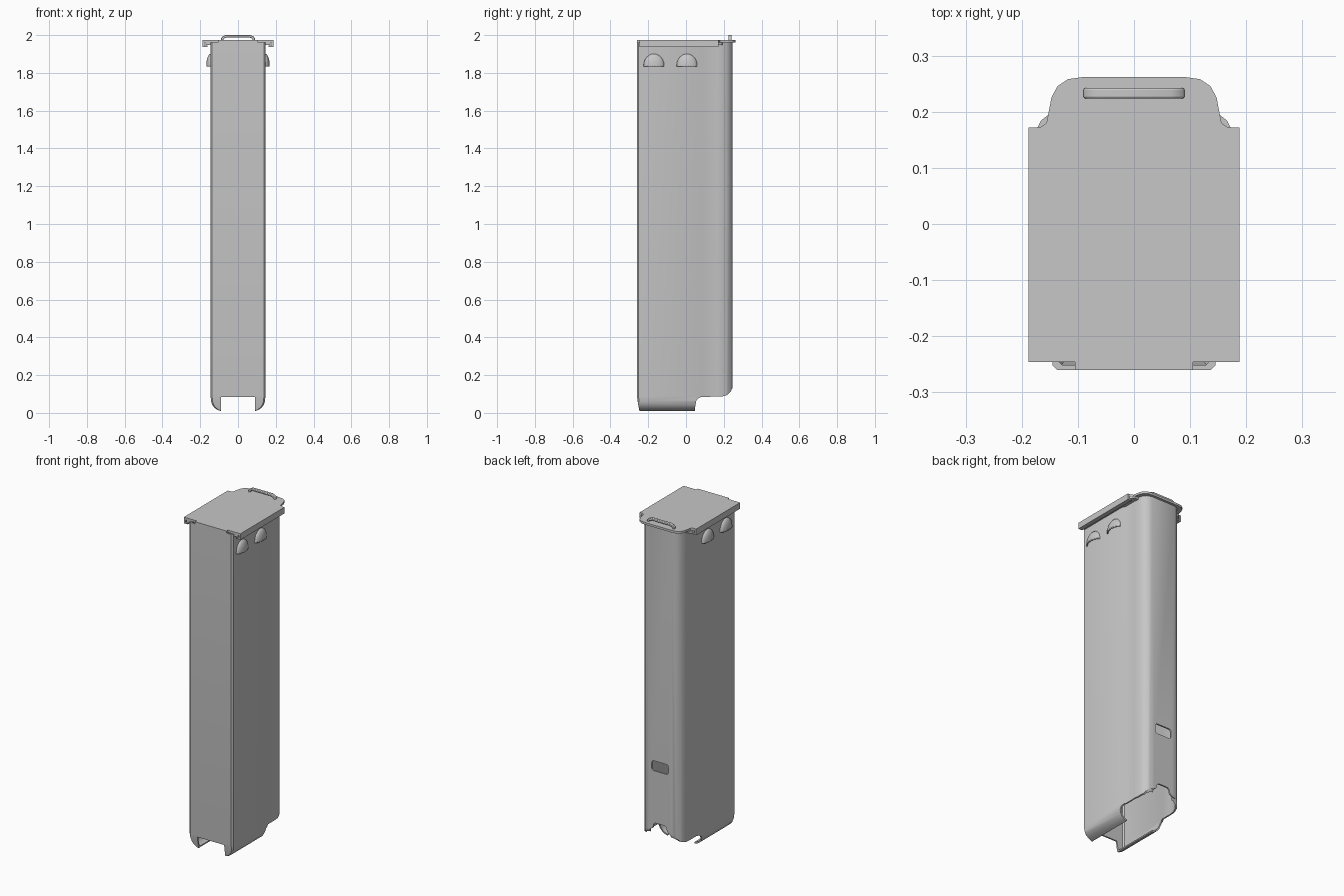
import bpy, bmesh, math

cube = bpy.data.objects.get("Cube")
if cube:
    bpy.data.objects.remove(cube, do_unlink=True)

GREY = (0.57, 0.57, 0.57, 1.0)
metal = bpy.data.materials.new("plain grey metal")
metal.use_nodes = True
metal.diffuse_color = GREY
metal.node_tree.nodes["Principled BSDF"].inputs["Base Color"].default_value = GREY


def finish(name, bm):
    bmesh.ops.recalc_face_normals(bm, faces=bm.faces)
    mesh = bpy.data.meshes.new(name)
    bm.to_mesh(mesh)
    bm.free()
    mesh.materials.append(metal)
    ob = bpy.data.objects.new(name, mesh)
    bpy.context.collection.objects.link(ob)
    return ob


def activate(ob):
    bpy.ops.object.select_all(action='DESELECT')
    ob.select_set(True)
    bpy.context.view_layer.objects.active = ob


def smooth(ob):
    activate(ob)
    bpy.ops.object.shade_smooth_by_angle(angle=math.radians(35))


def prism(name, outline, axis, lo, hi):
    """Extrude a 2D outline along an axis; the outline uses the other two axes in order."""
    bm = bmesh.new()

    def place(p, d):
        c = list(p)
        c.insert(axis, d)
        return bm.verts.new(c)

    a = [place(p, lo) for p in outline]
    b = [place(p, hi) for p in outline]
    bm.faces.new(a)
    bm.faces.new(b)
    for i in range(len(a)):
        j = (i + 1) % len(a)
        bm.faces.new((a[i], a[j], b[j], b[i]))
    return finish(name, bm)


def mirrored(half):
    """Close a right-hand outline by mirroring it across x = 0."""
    return half + [(-x, y) for x, y in reversed(half)]


def rect(x0, x1, y0, y1):
    return [(x0, y0), (x1, y0), (x1, y1), (x0, y1)]


def rounded(w, h, cx, cy, r, steps=4):
    pts = []
    for q, (sx, sy) in enumerate([(1, 1), (-1, 1), (-1, -1), (1, -1)]):
        for k in range(steps + 1):
            t = math.pi / 2 * (q + k / steps)
            pts.append((cx + sx * (w - r) + r * math.cos(t), cy + sy * (h - r) + r * math.sin(t)))
    return pts


# Hollow body: rings of one outline, pinched at the bottom into feed lips, outside then inside
half = [(0.137, -0.26), (0.145, -0.252), (0.145, 0.07), (0.135, 0.092), (0.135, 0.165),
        (0.132, 0.19), (0.123, 0.217), (0.107, 0.237), (0.08, 0.247)]
outline = mirrored(half)
rings = [(1.962, 0.145, 0.26), (0.09, 0.145, 0.26), (0.062, 0.143, 0.256), (0.042, 0.136, 0.253),
         (0.027, 0.124, 0.25), (0.016, 0.108, 0.248), (0.01, 0.092, 0.246)]
WALL = 0.009
bm = bmesh.new()


def ring(z, width, front, inset):
    kx = (width - inset) / 0.145
    kf, kb = (front - inset) / 0.26, 1 - inset / 0.247
    return [bm.verts.new((x * kx, y * (kf if y < 0 else kb), z)) for x, y in outline]


outer = [ring(z, w, f, 0) for z, w, f in rings]
inner = [ring(z + WALL * (0.145 - w) / 0.053, w, f, WALL) for z, w, f in rings]
loops = outer + inner[::-1]
n = len(outline)
for a, b in zip(loops, loops[1:] + loops[:1]):
    for i in range(n):
        j = (i + 1) % n
        bm.faces.new((a[i], b[i], b[j], a[j]))
body = finish("body", bm)

# Cutters: mouth between lips, stepped rear edge, rear notch, rear window
mouth = rect(-0.089, 0.089, -0.1, 0.083)
rear = [(0.043, -0.1), (0.047, 0.02), (0.053, 0.06), (0.062, 0.076), (0.08, 0.085), (0.19, 0.086),
        (0.22, 0.095), (0.238, 0.115), (0.243, 0.13), (0.4, 0.13), (0.4, -0.1)]
notch = mirrored([(0.075, 0.0), (0.065, 0.135), (0.048, 0.145), (0.042, 0.17), (0.03, 0.178)])
cutters = [prism("mouth_cutter", mouth, 1, -0.5, 0.5),
           prism("rear_cutter", rear, 0, -0.5, 0.5),
           prism("notch_cutter", notch, 1, 0.21, 0.4),
           prism("window_cutter", rounded(0.055, 0.03, 0, 0.52, 0.014), 1, 0.2, 0.3)]
for c in cutters:
    c.hide_render = True
    m = body.modifiers.new(c.name, 'BOOLEAN')
    m.operation = 'DIFFERENCE'
    m.solver = 'EXACT'
    m.object = c
activate(body)
for m in list(body.modifiers):
    bpy.ops.object.modifier_apply(modifier=m.name)
for c in cutters:
    bpy.data.objects.remove(c, do_unlink=True)
smooth(body)

# Floor plate, wide at the rails, rounded at the back
plate = mirrored([(0.105, -0.26), (0.105, -0.246), (0.188, -0.246), (0.188, 0.172), (0.168, 0.172),
                  (0.156, 0.18), (0.152, 0.2), (0.147, 0.226), (0.136, 0.246), (0.118, 0.258),
                  (0.09, 0.262)])
prism("floor_plate", plate, 2, 1.962, 1.975)

for side, s in (("left", 1), ("right", -1)):
    # Folded rail of the floor plate, and the body flange it grips
    rail = [(0.178, 1.964), (0.188, 1.964), (0.188, 1.938), (0.162, 1.938), (0.162, 1.945), (0.178, 1.945)]
    prism("rail_" + side, [(s * x, z) for x, z in rail], 1, -0.246, 0.172)
    flange = [(0.138, -0.244), (0.172, -0.244), (0.172, 0.172), (0.166, 0.184), (0.155, 0.193), (0.128, 0.193)]
    prism("flange_" + side, [(s * x, y) for x, y in flange], 2, 1.948, 1.9615)

    # Pressed stop bumps: quarter domes, open underneath
    for tag, y in (("front", -0.17), ("rear", 0.005)):
        bm = bmesh.new()
        bmesh.ops.create_uvsphere(bm, u_segments=24, v_segments=12, radius=1)
        for no in ((0, 0, -1), (-s, 0, 0)):
            bmesh.ops.bisect_plane(bm, geom=bm.verts[:] + bm.edges[:] + bm.faces[:],
                                   plane_co=(0, 0, 0), plane_no=no, clear_outer=True)
        for v in bm.verts:
            v.co = (s * 0.143 + v.co.x * 0.025, y + v.co.y * 0.055, 1.84 + v.co.z * 0.061)
        bump = finish("stop_bump_%s_%s" % (tag, side), bm)
        m = bump.modifiers.new("wall", 'SOLIDIFY')
        m.thickness = 0.007
        m.offset = -1
        smooth(bump)

# Raised latch loop at the back of the floor plate
loop = mirrored([(0.09, 1.97), (0.09, 1.984), (0.083, 1.992), (0.066, 2.0)])
loop += [(-x, z) for x, z in mirrored([(0.06, 1.987), (0.076, 1.982), (0.078, 1.97)][::-1])]
latch = prism("latch_loop", loop, 1, 0.224, 0.242)
m = latch.modifiers.new("soft_edge", 'BEVEL')
m.width = 0.003
m.segments = 2
smooth(latch)
